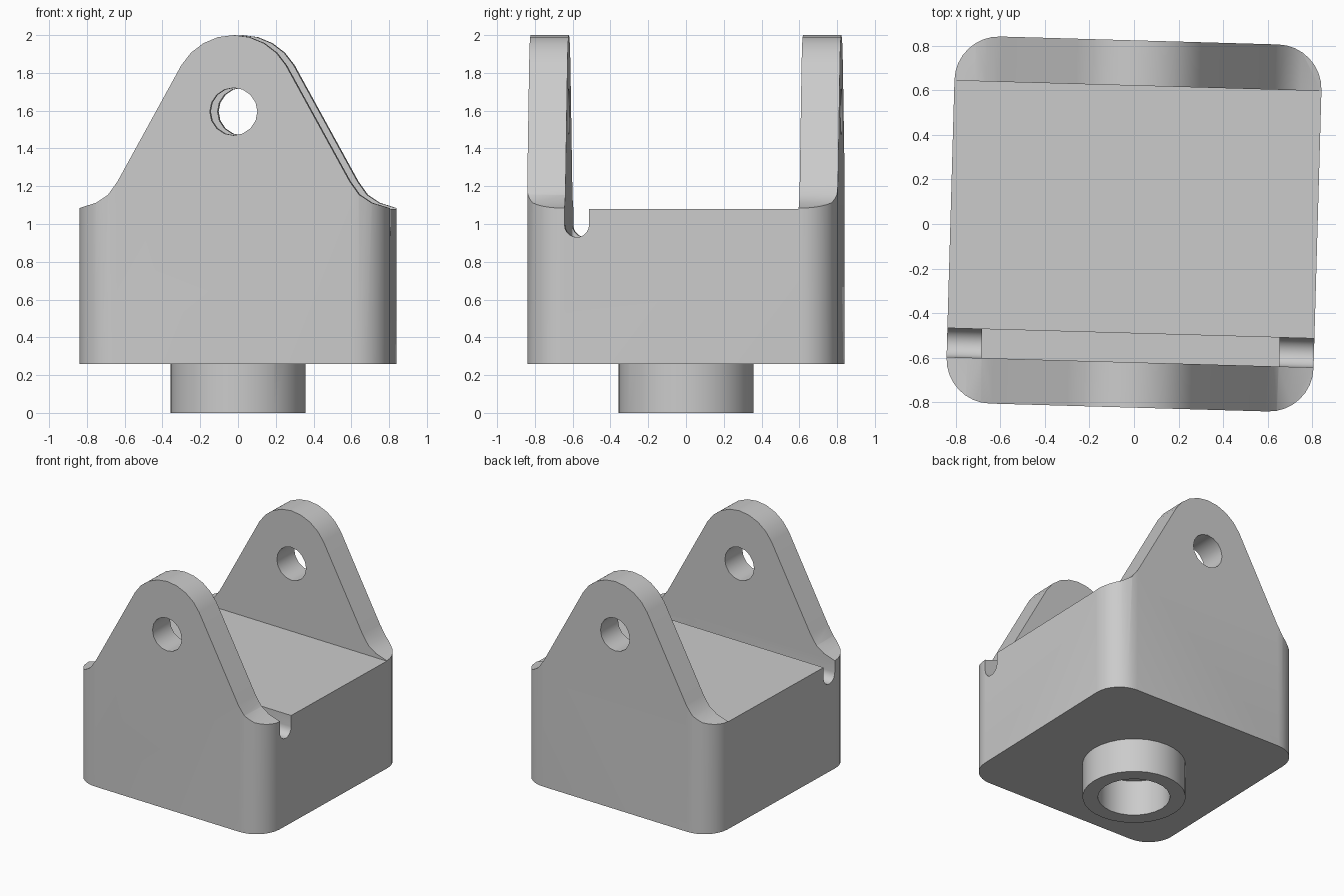
import bpy
import bmesh
from math import cos, sin, pi, radians
from mathutils import Matrix

cube = bpy.data.objects.get("Cube")
if cube:
    bpy.data.objects.remove(cube, do_unlink=True)

grey = bpy.data.materials.new("plain grey")
grey.use_nodes = True
GREY = (0.6, 0.6, 0.6, 1)
grey.diffuse_color = GREY
grey.node_tree.nodes["Principled BSDF"].inputs["Base Color"].default_value = GREY


def arc(cx, cy, r, start, end, steps):
    angles = [radians(start + (end - start) * i / steps) for i in range(steps + 1)]
    return [(cx + r * cos(a), cy + r * sin(a)) for a in angles]


def circle(cx, cy, r, sides):
    return arc(cx, cy, r, 0, 360, sides)[:-1]


def rect(x0, x1, y0, y1):
    return [(x0, y0), (x1, y0), (x1, y1), (x0, y1)]


def prism(name, outline, axis, low, high):
    """Extrude a 2D outline along an axis."""
    place = {"z": lambda a, b, d: (a, b, d),
             "y": lambda a, b, d: (a, d, b),
             "x": lambda a, b, d: (d, a, b)}[axis]
    bm = bmesh.new()
    face = bm.faces.new([bm.verts.new(place(a, b, low)) for a, b in outline])
    top = bmesh.ops.extrude_face_region(bm, geom=[face])["geom"]
    shift = place(0, 0, high - low)
    bmesh.ops.translate(bm, vec=shift, verts=[v for v in top if isinstance(v, bmesh.types.BMVert)])
    bmesh.ops.recalc_face_normals(bm, faces=bm.faces)
    mesh = bpy.data.meshes.new(name)
    bm.to_mesh(mesh)
    bm.free()
    mesh.materials.append(grey)
    obj = bpy.data.objects.new(name, mesh)
    bpy.context.collection.objects.link(obj)
    return obj


def combine(target, tool, operation):
    """Apply a boolean and discard the tool."""
    bpy.context.view_layer.objects.active = target
    mod = target.modifiers.new("cut", "BOOLEAN")
    mod.operation = operation
    mod.solver = "EXACT"
    mod.object = tool
    bpy.ops.object.modifier_apply(modifier=mod.name)
    bpy.data.objects.remove(tool, do_unlink=True)


HALF, CORNER = 0.823, 0.2        # footprint
BOTTOM, DECK, TOP = 0.26, 1.08, 2.0
LUG_IN, LID_EDGE, WALL_IN = 0.62, -0.49, 0.667

# Rounded square block
c = HALF - CORNER
footprint = []
for i, (sx, sy) in enumerate([(1, 1), (-1, 1), (-1, -1), (1, -1)]):
    footprint += arc(sx * c, sy * c, CORNER, 90 * i, 90 * i + 90, 8)
body = prism("bracket_body", footprint, "z", BOTTOM, TOP + 0.1)

# Trim to the lug silhouette: round top, straight flanks, flared feet
flare = [(0.95, 1.045), (0.73, 1.112), (0.665, 1.155), (0.615, 1.225)]
outline = [(0.95, 0)] + flare + arc(0, TOP - 0.32, 0.32, 30, 150, 8)
outline += [(-x, z) for x, z in reversed(flare)] + [(-0.95, 0)]
combine(body, prism("silhouette", outline, "y", -1, 1), "INTERSECT")

# Open the space between the lugs
combine(body, prism("gap", rect(-1, 1, -LUG_IN, LUG_IN), "z", DECK, 2.5), "DIFFERENCE")

# Pocket behind the front lug, with round-bottomed notches in the side walls
combine(body, prism("pocket", rect(-WALL_IN, WALL_IN, -LUG_IN, LID_EDGE), "z", 0.42, 1.2), "DIFFERENCE")
mid, r = (LID_EDGE - LUG_IN) / 2, (LID_EDGE + LUG_IN) / 2
notch = arc(mid, 0.93 + r, r, 180, 360, 10) + [(LID_EDGE, 1.2), (-LUG_IN, 1.2)]
combine(body, prism("notch", notch, "x", -1, 1), "DIFFERENCE")

# Pin hole through both lugs
combine(body, prism("pin_hole", circle(0, 1.595, 0.126, 16), "y", -1, 1), "DIFFERENCE")

# Hollow round boss underneath
combine(body, prism("boss", circle(0, 0, 0.357, 32), "z", 0, BOTTOM + 0.1), "UNION")
combine(body, prism("boss_hole", circle(0, 0, 0.25, 24), "z", -0.1, BOTTOM + 0.01), "DIFFERENCE")

# Slight turn and smooth shading with sharp edges
body.data.transform(Matrix.Rotation(radians(-1.63), 4, "Z"))
bpy.ops.object.select_all(action="DESELECT")
body.select_set(True)
bpy.context.view_layer.objects.active = body
bpy.ops.object.shade_smooth_by_angle(angle=radians(30))
